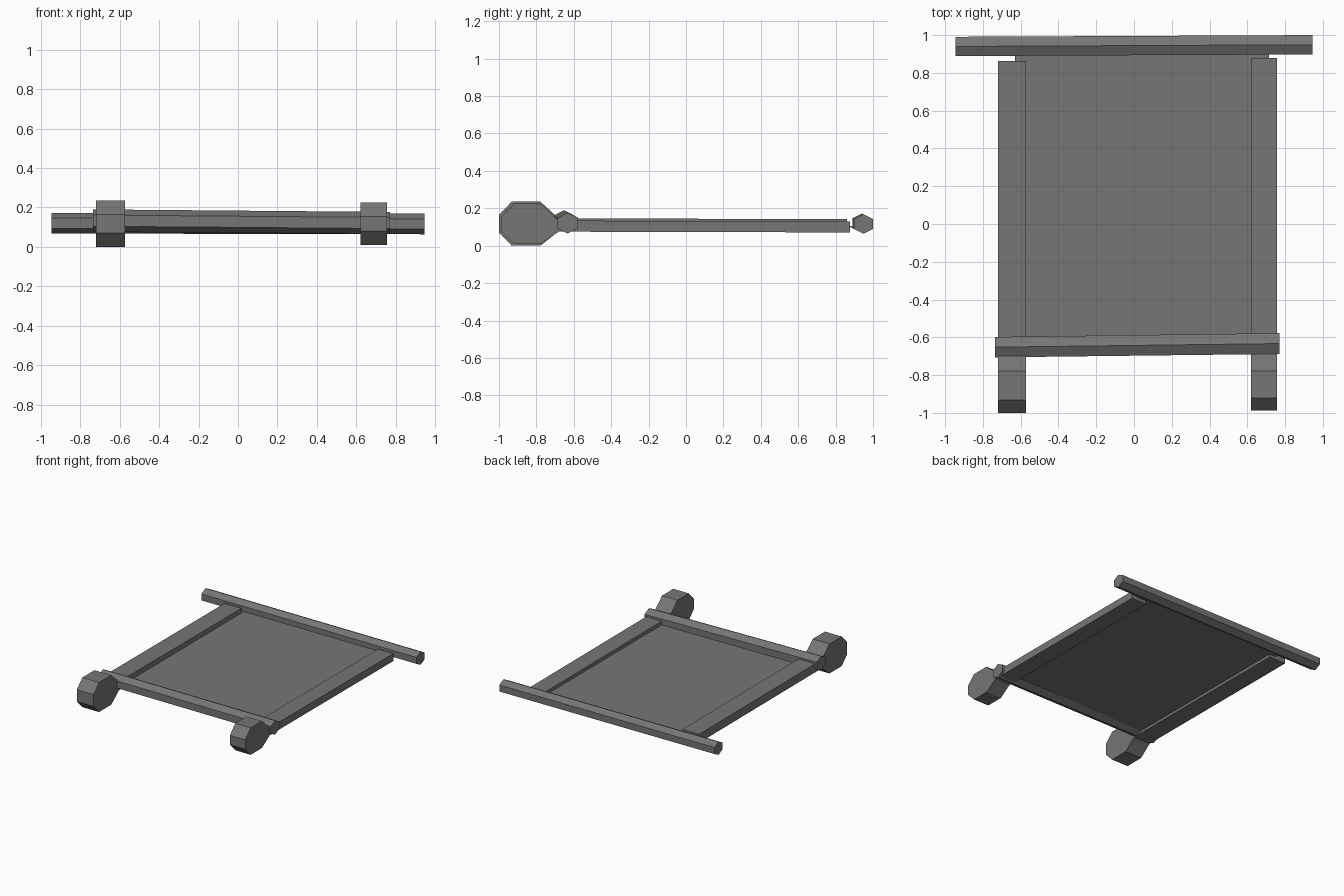
import bpy, math

if "Cube" in bpy.data.objects:
    bpy.data.objects.remove(bpy.data.objects["Cube"])

grey = bpy.data.materials.new("dark grey")
grey.diffuse_color = (0.18, 0.18, 0.173, 1)
grey.use_nodes = True
grey.node_tree.nodes["Principled BSDF"].inputs["Base Color"].default_value = grey.diffuse_color


def make(name, verts, faces):
    mesh = bpy.data.meshes.new(name)
    mesh.from_pydata(verts, [], faces)
    mesh.materials.append(grey)
    mesh.update()
    obj = bpy.data.objects.new(name, mesh)
    bpy.context.collection.objects.link(obj)
    return obj


def loft(name, ring_a, ring_b):
    """Join two matching rings (left, right) and cap both ends."""
    n = len(ring_a)
    faces = [(i, i + n, (i + 1) % n + n, (i + 1) % n) for i in range(n)]
    faces += [tuple(range(n)), tuple(range(2 * n - 1, n - 1, -1))]
    return make(name, ring_a + ring_b, faces)


def hex_ring(centre, ry, rz):
    x, y, z = centre
    angles = [math.pi / 2 - i * math.pi / 3 for i in range(6)]
    return [(x, y + ry / math.cos(math.pi / 6) * math.cos(a), z + rz * math.sin(a))
            for a in angles]


# Crossbars: six-sided poles, slightly out of square
loft("back_crossbar", hex_ring((-0.945, 0.94, 0.12), 0.051, 0.052),
     hex_ring((0.945, 0.949, 0.116), 0.051, 0.052))
loft("front_crossbar", hex_ring((-0.735, -0.652, 0.133), 0.054, 0.057),
     hex_ring((0.77, -0.633, 0.121), 0.055, 0.056))


# Side rails: flat slat that swells into an eight-sided knob at the front
def side_rail(name, x0, x1, front, back, z0, z1, s0, s1):
    profile = [(front, z1 - 0.07), (front + 0.068, z1), (-0.778, z1), (-0.68, s1 + 0.004),
               (back, s1), (back, s0), (-0.68, s0 + 0.004), (-0.778, z0),
               (front + 0.068, z0), (front, z0 + 0.07)]
    loft(name, [(x0, y, z) for y, z in profile], [(x1, y, z) for y, z in profile])


side_rail("left_rail", -0.72, -0.572, -1.0, 0.862, 0.0, 0.235, 0.074, 0.142)
side_rail("right_rail", 0.62, 0.756, -0.988, 0.878, 0.01, 0.225, 0.071, 0.130)

# Thin panel stretched between the rails and bars
x0, x1, y0, y1 = -0.63, 0.715, -0.64, 0.93
ring = [(x0, y0), (x1, y0), (x1, y1), (x0, y1)]
make("panel", [(x, y, z) for z in (0.098, 0.104) for x, y in ring],
     [(3, 2, 1, 0), (4, 5, 6, 7), (0, 1, 5, 4), (1, 2, 6, 5), (2, 3, 7, 6), (3, 0, 4, 7)])
